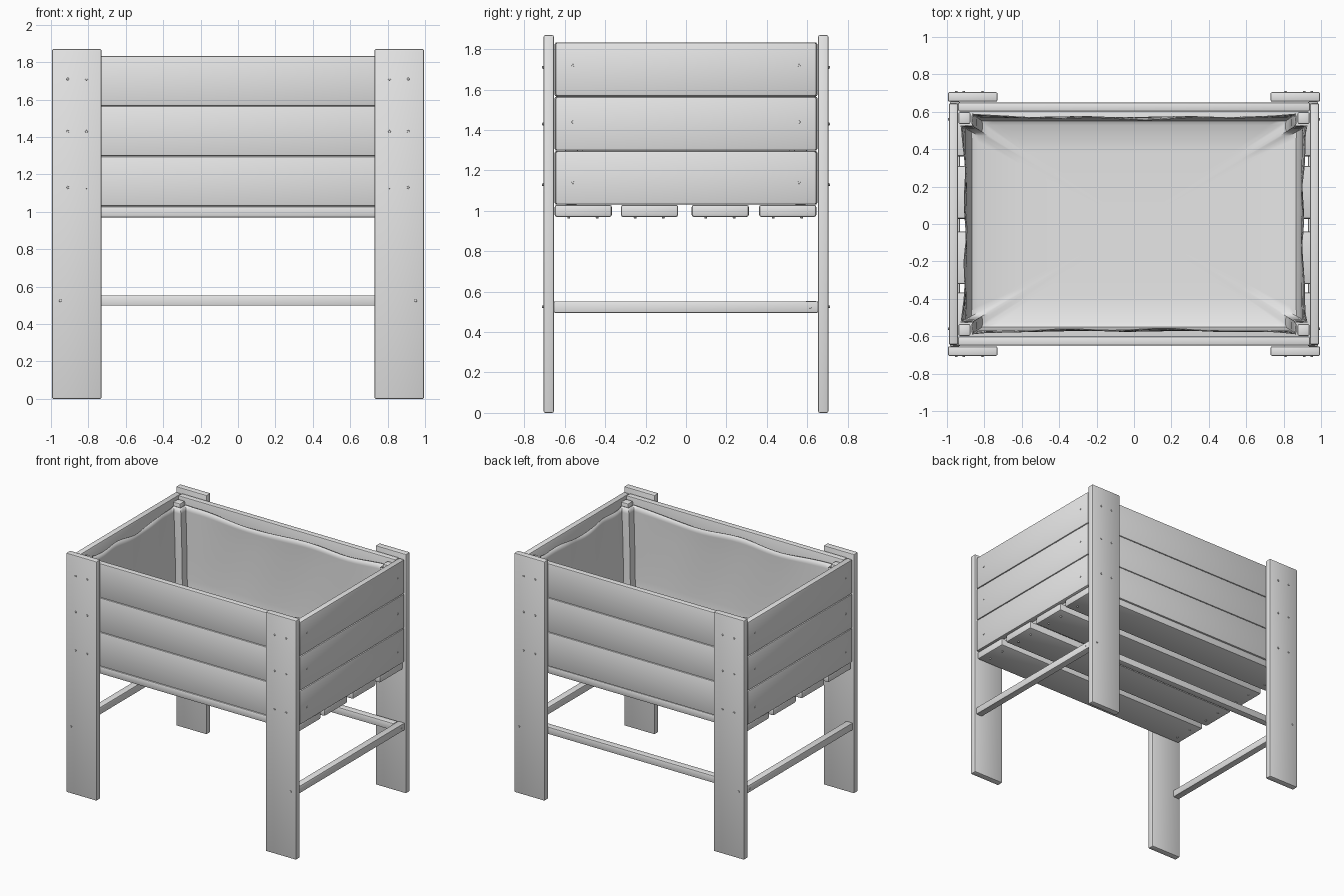
import bpy
import bmesh
import math
from mathutils import Matrix, Vector

cube = bpy.data.objects.get("Cube")
if cube:
    bpy.data.objects.remove(cube, do_unlink=True)

grey = bpy.data.materials.new("plain grey")
grey.use_nodes = True
grey.diffuse_color = (0.8, 0.8, 0.8, 1)
grey.node_tree.nodes["Principled BSDF"].inputs["Base Color"].default_value = (0.8, 0.8, 0.8, 1)


def add_object(name, bm):
    bmesh.ops.recalc_face_normals(bm, faces=bm.faces)
    mesh = bpy.data.meshes.new(name)
    bm.to_mesh(mesh)
    bm.free()
    mesh.materials.append(grey)
    obj = bpy.data.objects.new(name, mesh)
    bpy.context.collection.objects.link(obj)
    bpy.ops.object.select_all(action="DESELECT")
    obj.select_set(True)
    bpy.context.view_layer.objects.active = obj
    bpy.ops.object.shade_smooth_by_angle(angle=math.radians(40))
    return obj


def board(name, x, y, z, bevel=0.008):
    """A softened plank spanning the (low, high) ranges on each axis."""
    bm = bmesh.new()
    size = Vector([r[1] - r[0] for r in (x, y, z)])
    centre = Vector([(r[0] + r[1]) / 2 for r in (x, y, z)])
    bmesh.ops.create_cube(bm, size=1, matrix=Matrix.Translation(centre) @ Matrix.Diagonal(size).to_4x4())
    bmesh.ops.bevel(bm, geom=bm.edges[:], offset=bevel, segments=2, profile=0.5, affect="EDGES")
    return add_object(name, bm)


def span(sign, low, high):
    return tuple(sorted((sign * low, sign * high)))


SIDES = ((-1, "right"), (1, "left"))
ENDS = ((-1, "front"), (1, "back"))

# Legs and corner posts
for sx, side in SIDES:
    for sy, end in ENDS:
        board(f"{end}_{side}_leg", span(sx, 0.73, 0.995), span(sy, 0.654, 0.705), (0, 1.87))
        board(f"{end}_{side}_corner_post", span(sx, 0.875, 0.938), span(sy, 0.535, 0.598), (1.03, 1.81))

# Three courses of wall planks
levels = (1.03, 1.297, 1.566, 1.835)
for i in range(3):
    z = (levels[i] + 0.001, levels[i + 1] - 0.001)
    for sy, end in ENDS:
        board(f"{end}_plank_{i + 1}", (-0.94, 0.94), span(sy, 0.602, 0.65), z)
    for sx, side in SIDES:
        board(f"{side}_plank_{i + 1}", span(sx, 0.94, 0.99), (-0.646, 0.646), z, 0.011)

# Floor slats
slat_starts = (-0.65, -0.322, 0.028, 0.362)
for i, y in enumerate(slat_starts):
    board(f"floor_slat_{i + 1}", (-0.975, 0.975), (y, y + 0.283), (0.97, 1.03), 0.011)

# Lower rails: one across each end and one along the back
for sx, side in SIDES:
    board(f"{side}_lower_rail", span(sx, 0.93, 0.985), (-0.654, 0.654), (0.495, 0.552), 0.006)
board("back_lower_rail", (-0.93, 0.93), (0.592, 0.646), (0.498, 0.554), 0.006)


# Fabric liner, wrapped round the corner posts and slack along the top
def liner_outline():
    """Closed outline as (x, y, slack, inward x, inward y)."""
    wall_x, wall_y, post_x, post_y = 0.925, 0.588, 0.865, 0.525
    corners = []
    for sx, sy in ((1, 1), (-1, 1), (-1, -1), (1, -1)):
        notch = [(wall_x, post_y), (post_x, post_y), (post_x, wall_y)]
        if sx * sy < 0:
            notch.reverse()
        corners += [(sx * x, sy * y) for x, y in notch]
    points = []
    for i, a in enumerate(corners):
        b = corners[(i + 1) % len(corners)]
        a, b = Vector(a), Vector(b)
        long_side = (b - a).length > 0.5
        steps = 28 if long_side else 3
        normal = Vector((-(b - a).y, (b - a).x)).normalized()
        for k in range(steps):
            t = k / steps
            p = a.lerp(b, t)
            slack = math.sin(math.pi * t) ** 0.6 if long_side else 0
            points.append((p.x, p.y, slack, normal.x, normal.y))
    return points


def build_liner():
    bm = bmesh.new()
    outline = liner_outline()
    profile = ((1.0, 1.785), (0.995, 1.74), (0.985, 1.6), (0.975, 1.4), (0.97, 1.22),
               (0.96, 1.11), (0.94, 1.07), (0.9, 1.055), (0.65, 1.048), (0.3, 1.045))
    rings = []
    for scale, z in profile:
        lift = max(0, (z - 1.1) / 0.69)
        ring = []
        for i, (x, y, slack, nx, ny) in enumerate(outline):
            fold = 0.02 * lift ** 4 + 0.006 * lift * (math.sin(i * 0.7 + z * 4) + 1)
            droop = slack * lift ** 4 * (0.015 * math.sin(i * 0.45) - 0.01)
            push = fold * slack
            ring.append(bm.verts.new((x * scale + nx * push, y * scale + ny * push, z + droop)))
        rings.append(ring)
    for upper, lower in zip(rings, rings[1:]):
        for i in range(len(upper)):
            j = (i + 1) % len(upper)
            bm.faces.new((upper[i], upper[j], lower[j], lower[i]))
    middle = bm.verts.new((0, 0, 1.045))
    last = rings[-1]
    for i in range(len(last)):
        bm.faces.new((last[i], last[(i + 1) % len(last)], middle))
    obj = add_object("fabric_liner", bm)
    bpy.ops.object.shade_smooth_by_angle(angle=math.radians(65))
    thickness = obj.modifiers.new("cloth thickness", "SOLIDIFY")
    thickness.thickness = 0.006
    thickness.offset = 0


build_liner()


# Screw heads on the legs, end planks and slats
def screws(name, positions, axis):
    bm = bmesh.new()
    turn = Vector((0, 0, 1)).rotation_difference(Vector(axis)).to_matrix().to_4x4()
    for p in positions:
        bmesh.ops.create_cone(bm, cap_ends=True, segments=8, radius1=0.008, radius2=0.006,
                              depth=0.012, matrix=Matrix.Translation(p) @ turn)
    add_object(name, bm)


heights = (1.13, 1.43, 1.71)
for sy, end in ENDS:
    spots = [(sx * x, sy * 0.706, z) for sx, _ in SIDES for x in (0.81, 0.91) for z in heights]
    spots += [(sx * 0.95, sy * 0.706, 0.525) for sx, _ in SIDES]
    screws(f"{end}_leg_screws", spots, (0, sy, 0))
for sx, side in SIDES:
    spots = [(sx * 0.988, sy * 0.56, z + 0.01) for sy, _ in ENDS for z in heights]
    spots.append((sx * 0.983, 0.615, 0.523))
    screws(f"{side}_end_screws", spots, (sx, 0, 0))
screws("slat_screws", [(sx * 0.91, y + d, 0.969) for sx, _ in SIDES
                       for y in slat_starts for d in (0.07, 0.21)], (0, 0, -1))
